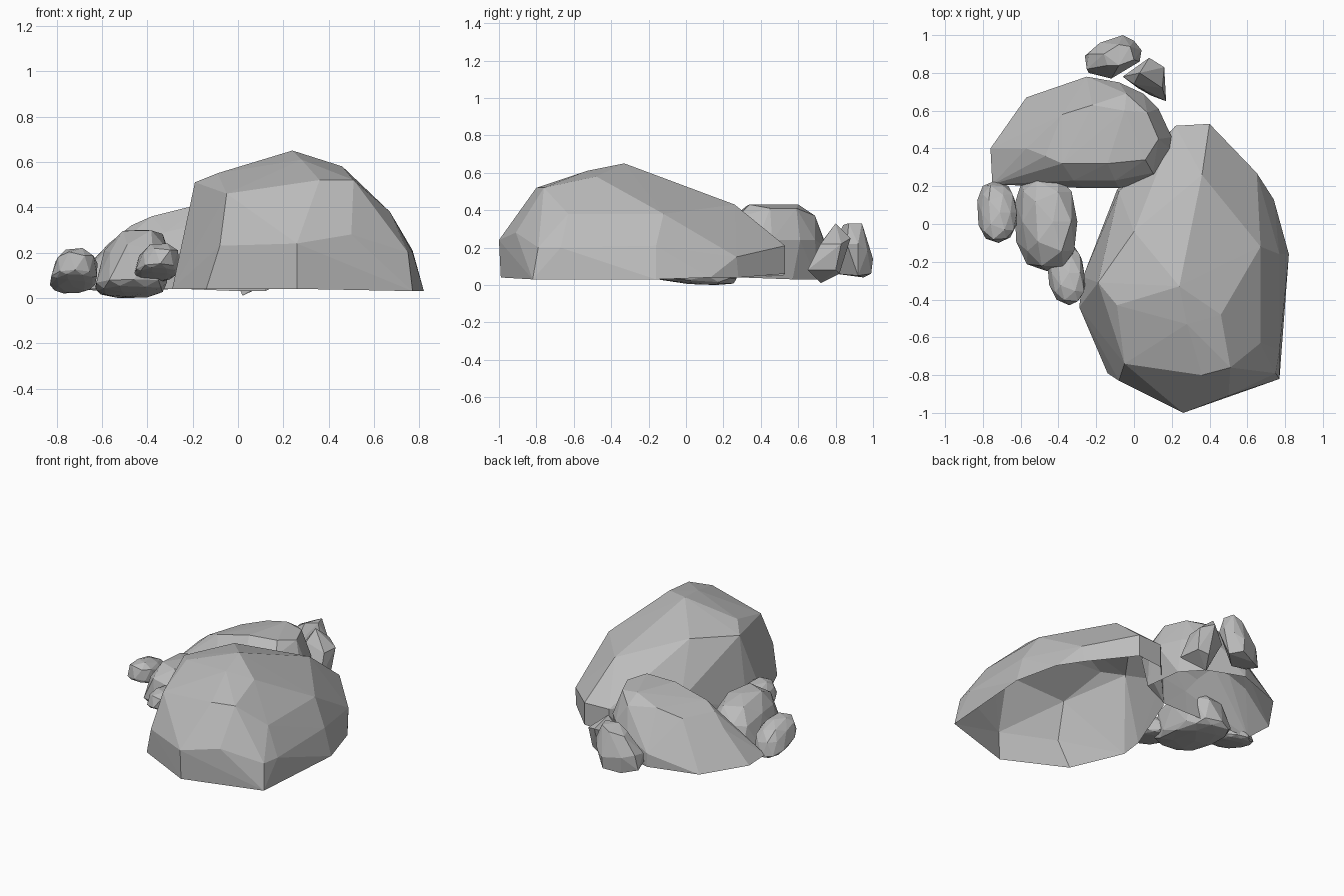
import bpy
import bmesh
import random
from mathutils import Vector

default_cube = bpy.data.objects.get("Cube")
if default_cube:
    bpy.data.objects.remove(default_cube, do_unlink=True)

# One plain stone colour
stone = bpy.data.materials.new("grey_stone")
stone.use_nodes = True
colour = (0.5, 0.5, 0.5, 1)
stone.diffuse_color = colour
shader = next(n for n in stone.node_tree.nodes if n.type == "BSDF_PRINCIPLED")
shader.inputs["Base Color"].default_value = colour
shader.inputs["Roughness"].default_value = 0.9


def finish(bm, name):
    """Turn a bmesh into a flat-shaded stone object."""
    mesh = bpy.data.meshes.new(name)
    bm.to_mesh(mesh)
    bm.free()
    mesh.materials.append(stone)
    rock = bpy.data.objects.new(name, mesh)
    bpy.context.collection.objects.link(rock)
    return rock


def chiselled_rock(name, corners, open_base=False):
    """Wrap a convex stone around a few corners given in hundredths."""
    bm = bmesh.new()
    for corner in corners:
        bm.verts.new(Vector(corner) / 100)
    hull = bmesh.ops.convex_hull(bm, input=bm.verts[:])
    leftovers = set(hull["geom_interior"]) | set(hull["geom_unused"])
    loose = [v for v in leftovers if isinstance(v, bmesh.types.BMVert)]
    bmesh.ops.delete(bm, geom=loose, context="VERTS")
    bmesh.ops.recalc_face_normals(bm, faces=bm.faces[:])
    if open_base:
        bm.normal_update()
        under = [f for f in bm.faces if f.normal.z < -0.85]
        bmesh.ops.delete(bm, geom=under, context="FACES")
    return finish(bm, name)


def fit_to_box(bm, low, high):
    """Stretch all vertices to fill the box between two corners."""
    for axis in range(3):
        values = [v.co[axis] for v in bm.verts]
        start, span = min(values), max(values) - min(values)
        for v in bm.verts:
            share = (v.co[axis] - start) / span
            v.co[axis] = low[axis] + share * (high[axis] - low[axis])


def pebble(name, low, high, lean, tip, raised, seed):
    """A rounded, uneven dome with a shallow belly, filling a box in hundredths."""
    rng = random.Random(seed)
    bm = bmesh.new()
    bmesh.ops.create_icosphere(bm, subdivisions=2, radius=1)
    for v in bm.verts:
        # Push the ball towards a box, then roughen it
        for axis in range(3):
            sign = 1 if v.co[axis] > 0 else -1
            v.co[axis] = sign * abs(v.co[axis]) ** 0.8
        v.co *= rng.uniform(0.95, 1.04)
        # Keep the widest part low
        if v.co.z < 0:
            v.co.z *= 0.2
        # Lean along the length, tip the crown over, lift the front
        v.co.x += lean * v.co.y + tip * v.co.z
        v.co.z -= raised * v.co.y
    fit_to_box(bm, Vector(low) / 100, Vector(high) / 100)
    return finish(bm, name)


# Large hollow boulder, open underneath
boulder_foot = [
    (-29, -44, 4), (-14, -79, 4), (26, -99, 4), (77, -82, 3), (82, -16, 3),
    (74, 13, 4), (64, 28, 4), (40, 53, 6), (22, 52, 5), (-9, 18, 4),
    (-27, -28, 4),
]
boulder_sides = [
    (26, -100, 24), (75, -79, 20), (77, -16, 21), (67, -12, 38),
    (67, -63, 38), (65, 27, 15), (40, 53, 21), (22, 52, 21), (-8, 17, 22),
    (50, -91, 28), (-8, -83, 23), (77, -67, 20),
]
boulder_crown = [
    (24, -33, 65), (46, -48, 58), (51, -76, 52), (36, -80, 52),
    (-5, -74, 46), (-9, -43, 55), (-19, -31, 51), (0, -4, 54),
    (28, -53, 61), (36, 26, 43),
]
chiselled_rock("large_boulder", boulder_foot + boulder_sides + boulder_crown,
               open_base=True)

# Medium hollow slab rising towards the boulder
slab_foot = [
    (-76, 40, 4), (-57, 67, 3), (-25, 78, 4), (0, 70, 3), (12, 57, 3),
    (14, 30, 4), (-8, 20, 4), (-26, 20, 4), (-75, 21, 4),
]
slab_sides = [
    (-25, 78, 13), (-8, 75, 20), (5, 69, 24), (13, 61, 24), (20, 46, 24),
    (20, 39, 26), (14, 24, 26), (-8, 19, 23), (-26, 19, 20),
    (-32, 23, 29), (-10, 23, 34), (10, 27, 36),
]
slab_crown = [
    (-47, 36, 32), (-38, 32, 36), (-14, 32, 42), (6, 34, 43), (13, 45, 41),
    (-5, 60, 43), (7, 59, 41), (-38, 58, 33), (-22, 63, 38), (-4, 69, 37),
    (-57, 40, 24),
]
chiselled_rock("medium_slab", slab_foot + slab_sides + slab_crown,
               open_base=True)

# Stones along the right side
pebble("oval_stone", (-63, -25, 0), (-30, 27, 30),
       lean=-0.1, tip=0.3, raised=0.1, seed=2)
pebble("outer_pebble", (-83, -10, 2), (-62, 23, 22),
       lean=-0.08, tip=0.15, raised=0.35, seed=3)
pebble("front_pebble", (-46, -43, 7), (-26, -10, 24),
       lean=-0.2, tip=0.2, raised=0.3, seed=4)

# Upright stone at the back
back_foot = [
    (-24, 80, 8), (-26, 89, 6), (-17, 95, 4), (-6, 99, 6), (0, 92, 5),
    (-12, 80, 6),
]
back_sides = [
    (-25, 82, 15), (-24, 90, 16), (-18, 96, 15), (-6, 100, 14), (0, 97, 18),
    (4, 92, 22), (3, 86, 22), (-12, 77, 16),
]
back_crown = [
    (-14, 84, 28), (-16, 90, 27), (-8, 95, 30), (-2, 94, 33), (0, 87, 33),
    (-8, 84, 32),
]
chiselled_rock("back_pebble", back_foot + back_sides + back_crown)

# Angular chip beside it
chip_foot = [
    (17, 65, 8), (9, 68, 5), (2, 72, 1), (8, 82, 6), (15, 80, 8),
]
chip_top = [
    (-6, 78, 20), (3, 80, 33), (8, 88, 25), (16, 83, 22), (15, 72, 22),
    (0, 74, 25), (8, 69, 12),
]
chiselled_rock("back_chip", chip_foot + chip_top)
